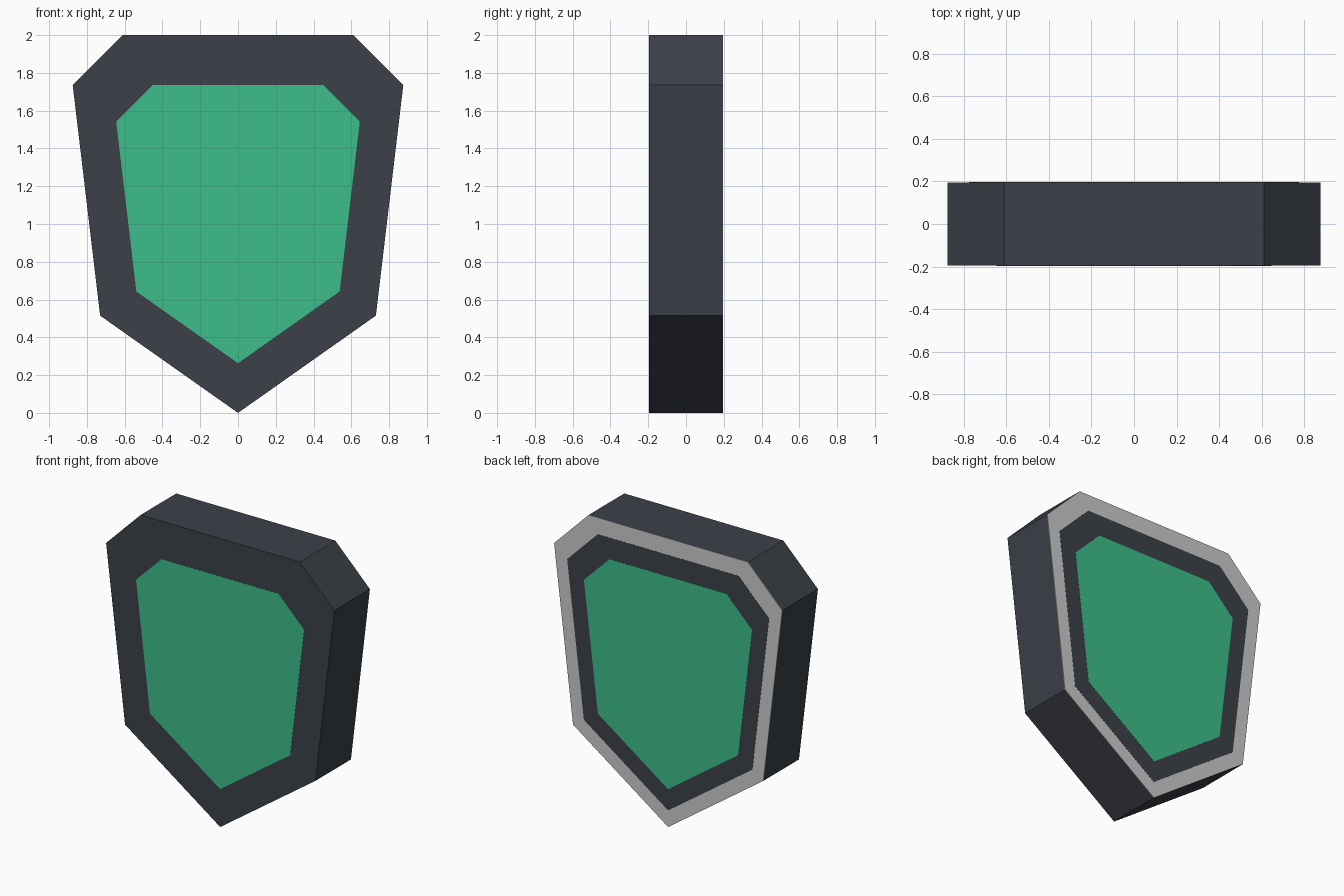
import bpy, bmesh

if "Cube" in bpy.data.objects:
    bpy.data.objects.remove(bpy.data.objects["Cube"])

HALF_DEPTH = 0.195
STEP = 0.001  # tiny lift so the layered faces stay distinct

# right half of the shield outline (x, z), from the bottom tip up
RIGHT = [(0, 0), (0.73, 0.515), (0.875, 1.735), (0.61, 2.0)]
OUTLINE = RIGHT + [(-x, z) for x, z in reversed(RIGHT[1:])]


def material(name, rgb):
    mat = bpy.data.materials.new(name)
    mat.diffuse_color = (*rgb, 1)
    mat.use_nodes = True
    mat.node_tree.nodes["Principled BSDF"].inputs["Base Color"].default_value = mat.diffuse_color
    return mat


def shield_slab(name, scale, y0, y1, mat=None):
    """Extrude the outline, scaled about the shield's mid height, from y0 to y1."""
    bm = bmesh.new()
    face = bm.faces.new([bm.verts.new((x * scale, y0, 1 + (z - 1) * scale))
                         for x, z in OUTLINE])
    new = bmesh.ops.extrude_face_region(bm, geom=[face])["geom"]
    bmesh.ops.translate(bm, vec=(0, y1 - y0, 0),
                        verts=[v for v in new if isinstance(v, bmesh.types.BMVert)])
    bmesh.ops.recalc_face_normals(bm, faces=bm.faces)
    mesh = bpy.data.meshes.new(name)
    bm.to_mesh(mesh)
    bm.free()
    obj = bpy.data.objects.new(name, mesh)
    bpy.context.collection.objects.link(obj)
    if mat:
        mesh.materials.append(mat)
    return obj


dark = material("dark_slate", (0.045, 0.052, 0.065))
green = material("green", (0.048, 0.51, 0.255))

# main body, with a light grey plate closing the back
shield_slab("shield_body", 1.0, -HALF_DEPTH, HALF_DEPTH - 0.003, dark)
shield_slab("back_plate", 1.0, HALF_DEPTH - 0.003, HALF_DEPTH)

# dark inset band on the back
shield_slab("back_inset", 0.885, HALF_DEPTH - 0.002, HALF_DEPTH + STEP, dark)

# green panels, front and back
shield_slab("front_panel", 0.737, -HALF_DEPTH - STEP, -HALF_DEPTH + 0.002, green)
shield_slab("back_panel", 0.737, HALF_DEPTH - 0.001, HALF_DEPTH + 2 * STEP, green)
